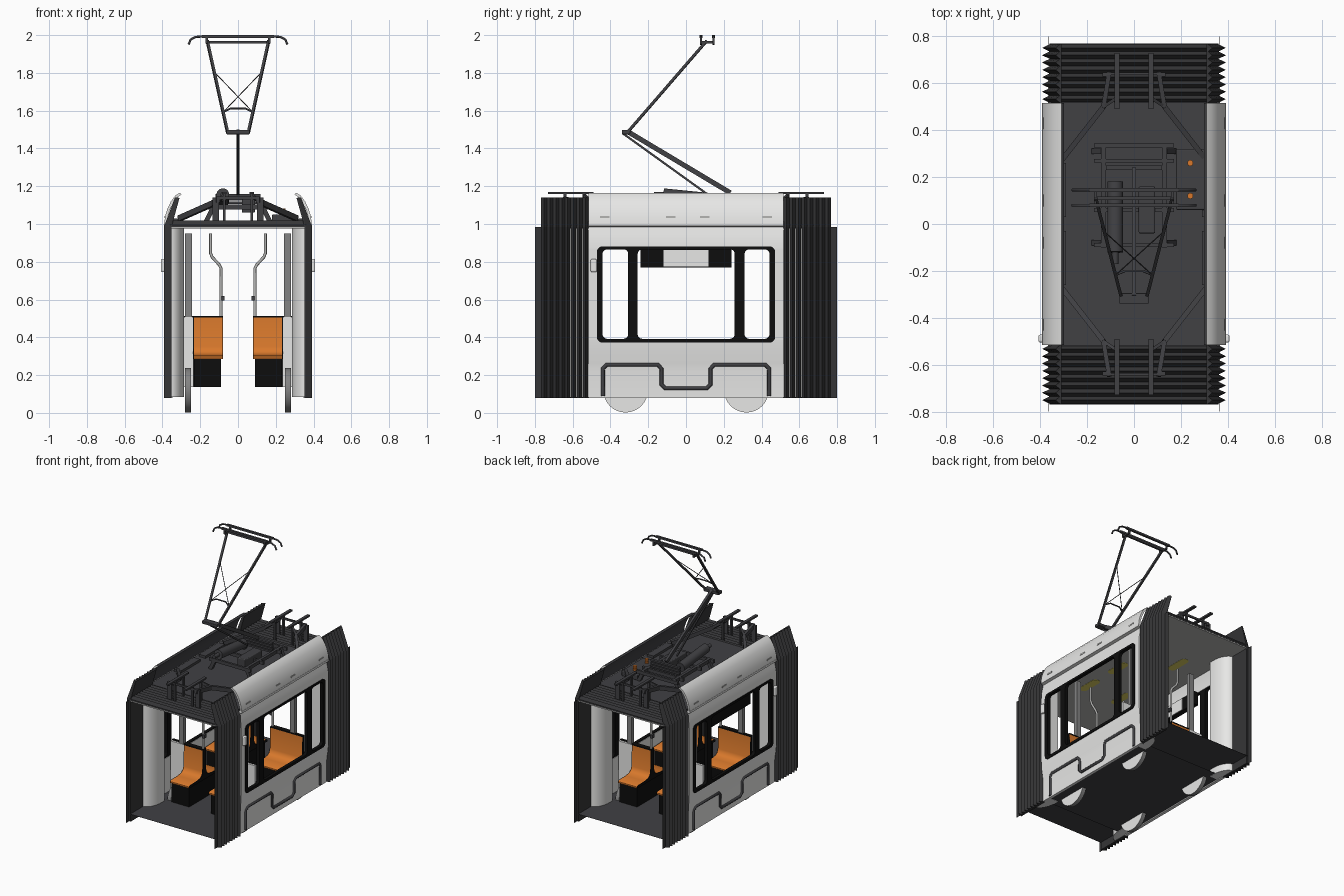
import bpy, bmesh, math
from mathutils import Vector

if "Cube" in bpy.data.objects:
    bpy.data.objects.remove(bpy.data.objects["Cube"])

def material(name, r, g, b):
    m = bpy.data.materials.new(name)
    m.diffuse_color = (r, g, b, 1)
    m.use_nodes = True
    m.node_tree.nodes["Principled BSDF"].inputs["Base Color"].default_value = m.diffuse_color
    return m

LIGHT = material("light grey paint", .82, .82, .81)
DARK = material("dark grey roof", .052, .052, .057)
RUBBER = material("bellows rubber", .036, .036, .038)
BLACK = material("black trim", .004, .004, .004)
ORANGE = material("orange seat", .69, .19, .025)
STEEL = material("steel grey", .23, .23, .23)
RAIL = material("handrail grey", .46, .46, .45)
YELLOW = material("lamp yellow", .70, .62, .12)

def loft(name, mat, sections, smooth=0):
    """Solid through equal-length closed rings of 3D points."""
    bm = bmesh.new()
    rings = [[bm.verts.new(p) for p in s] for s in sections]
    n = len(rings[0])
    for a, b in zip(rings, rings[1:]):
        for i in range(n):
            j = (i + 1) % n
            bm.faces.new((a[i], a[j], b[j], b[i]))
    bm.faces.new(rings[0])
    bm.faces.new(rings[-1])
    bmesh.ops.recalc_face_normals(bm, faces=bm.faces)
    me = bpy.data.meshes.new(name)
    bm.to_mesh(me)
    bm.free()
    me.materials.append(mat)
    if smooth:
        me.shade_smooth()
        me.set_sharp_from_angle(angle=math.radians(smooth))
    ob = bpy.data.objects.new(name, me)
    bpy.context.collection.objects.link(ob)
    return ob

def box(name, mat, xs, ys, zs, bevel=0):
    ob = loft(name, mat, [[(x, ys[0], zs[0]), (x, ys[1], zs[0]), (x, ys[1], zs[1]), (x, ys[0], zs[1])] for x in xs])
    if bevel:
        m = ob.modifiers.new("bevel", 'BEVEL')
        m.width, m.segments = bevel, 3
    return ob

def beam(name, mat, p, q, w, h):
    p, q = Vector(p), Vector(q)
    d = (q - p).normalized()
    u = d.cross(Vector((0, 0, 1)))
    u = u.normalized() if u.length > .01 else Vector((1, 0, 0))
    v = u.cross(d)
    ring = [u * a * w / 2 + v * b * h / 2 for a, b in ((-1, -1), (1, -1), (1, 1), (-1, 1))]
    return loft(name, mat, [[e + r for r in ring] for e in (p, q)])

def curve(name, mat, dims):
    cu = bpy.data.curves.new(name, 'CURVE')
    cu.dimensions = dims
    cu.materials.append(mat)
    ob = bpy.data.objects.new(name, cu)
    bpy.context.collection.objects.link(ob)
    return ob

def spline(ob, pts, cyclic=False):
    s = ob.data.splines.new('POLY')
    s.points.add(len(pts) - 1)
    for sp, p in zip(s.points, pts):
        sp.co = (*p, 1)
    s.use_cyclic_u = cyclic

def tube(name, mat, pts, r):
    ob = curve(name, mat, '3D')
    ob.data.bevel_depth, ob.data.bevel_resolution, ob.data.use_fill_caps = r, 2, True
    spline(ob, pts)
    return ob

def cylinder(name, mat, p, q, r, n=32):
    p, q = Vector(p), Vector(q)
    d = (q - p).normalized()
    u = d.orthogonal().normalized()
    v = d.cross(u)
    ang = [2 * math.pi * i / n for i in range(n)]
    return loft(name, mat, [[e + (u * math.cos(a) + v * math.sin(a)) * r for a in ang] for e in (p, q)], 35)

def rounded(x0, x1, y0, y1, r):
    pts = []
    for k, (cx, cy) in enumerate(((x1 - r, y1 - r), (x0 + r, y1 - r), (x0 + r, y0 + r), (x1 - r, y0 + r))):
        for i in range(6):
            a = math.pi / 2 * (k + i / 5)
            pts.append((cx + r * math.cos(a), cy + r * math.sin(a), 0))
    return pts

# floor, underbody, ceiling and roof deck
box("floor", DARK, (-.36, .36), (-.77, .77), (.137, .138))
box("underbody", DARK, (-.36, .36), (-.515, .515), (.0875, .088))
box("ceiling", RAIL, (-.36, .36), (-.765, .765), (.977, .985))
box("roof_deck", DARK, (-.365, .365), (-.52, .52), (.985, 1.012))
for sx in (-1, 1):
    for y in (-.3, 0, .3):
        ring = rounded(sx * .14 - .03, sx * .14 + .03, y - .09, y + .09, .028)
        loft("ceiling_lamp", YELLOW, [[(p[0], p[1], z) for p in ring] for z in (.9755, .977)])

def wall(name, sx, prof, y0, y1, dx, dz=0):
    ring = prof + [(x - dx, z - dz) for x, z in reversed(prof)]
    return loft(name, LIGHT, [[(sx * x, y, z) for x, z in ring] for y in (y0, y1)], 40)

for sx in (-1, 1):
    # side shell around the window opening
    wall("lower_side_panel", sx, [(.37, .08), (.37, .22), (.374, .26), (.384, .32), (.388, .385)], -.515, .515, .022)
    wall("upper_side_panel", sx, [(.388, .87), (.386, .91), (.378, .95), (.37, .985), (.392, .99), (.392, 1.005)], -.515, .515, .022)
    for sy in (-1, 1):
        wall("end_pillar", sx, [(.388, .385), (.388, .87)], sy * .45, sy * .515, .022)
    cove = wall("roof_cove", sx, [(.39, 1.005), (.386, 1.04), (.374, 1.08), (.355, 1.12), (.332, 1.15), (.31, 1.165)],
                -.515, .515, .012, .008)
    cove.data.materials.append(DARK)
    for f in cove.data.polygons:
        if f.normal.x * sx < -.2:
            f.material_index = 1
    for y in (-.43, -.08, .10, .43):
        box("cove_slot", RAIL, (sx * .382, sx * .389), (y - .025, y + .025), (1.032, 1.042))

    # window frame with three rounded openings
    fr = curve("window_frame", BLACK, '2D')
    fr.data.fill_mode, fr.data.extrude = 'BOTH', .012
    spline(fr, rounded(-.472, .472, .372, .882, .03), True)
    for a, b in ((-.442, -.306), (-.256, .258), (.310, .442)):
        spline(fr, rounded(a, b, .392, .866, .025), True)
    fr.rotation_euler = (math.pi / 2, 0, math.pi / 2)
    fr.location.x = sx * .381

    # stepped skirt line
    path = [(-.44, .09), (-.44, .235), (-.42, .255), (-.15, .255), (-.13, .235), (-.13, .15), (-.11, .13)]
    path += [(-y, z) for y, z in reversed(path)]
    tube("skirt_line", DARK, [(sx * (.37 if z < .24 else .373), y, z) for y, z in path], .011)
    box("side_camera", LIGHT, (sx * .385, sx * .408), (-.505, -.472), (.745, .815), .008)

    for sy in (-1, 1):
        # wheels and curved gangway portals
        wheel = cylinder("wheel", LIGHT, (sx * .25, sy * .32, .12), (sx * .28, sy * .32, .12), .118)
        wheel.data.materials.append(STEEL)
        for f in wheel.data.polygons:
            f.material_index = int(abs(f.normal.x) < .5)
        arc = [math.pi / 2 * i / 8 for i in range(9)]
        ring = [(.36 - .075 * math.cos(a), .50 + .12 * math.sin(a)) for a in arc]
        ring += [(.366, .62), (.366, .46), (.285, .46)]
        loft("portal_panel", LIGHT, [[(sx * x, sy * y, z) for x, y in ring] for z in (.085, .976)], 40)
        # inner pillar, light seat back panel and handrail
        yb = sy * .283
        box("inner_pillar", STEEL, (sx * .243, sx * .28), (yb - .014, yb + .014), (.138, .95))
        box("seat_back_panel", LIGHT, (sx * .236, sx * .35), (yb, yb + sy * .016), (.138, .507))
        tube("handrail", RAIL, [(sx * .09, yb, .50), (sx * .09, yb, .765), (sx * .10, yb, .785),
                                (sx * .137, yb, .825), (sx * .145, yb, .845), (sx * .145, yb, .95)], .008)
        box("rail_button", DARK, (sx * .072, sx * .09), (yb - .012, yb + .012), (.595, .62))
        # back-to-back seats, the middle ones reaching the wall
        for d in (-1, 1):
            w = .234 if d == sy else .345
            prof = [(0, .505), (.016, .505), (.021, .35), (.03, .325), (.05, .311), (.09, .305), (.17, .303),
                    (.18, .296), (.18, .285), (0, .285)]
            loft("seat", ORANGE, [[(sx * x, yb + d * a, z) for a, z in prof] for x in (.083, w)], 40)
            box("seat_base", BLACK, (sx * .09, sx * w), (yb, yb + d * .165), (.138, .285))
            for x in (.079, w):
                loft("seat_edge", BLACK, [[(sx * xx, yb + d * a, z) for a, z in prof] for xx in (x, x + .004)])
            box("seat_top_trim", BLACK, (sx * .079, sx * (w + .004)), (yb, yb + d * .018), (.505, .513))

# passenger display in the left window
box("display", BLACK, (-.366, -.33), (-.24, .24), (.77, .868))
box("display_screen", LIGHT, (-.331, -.325), (-.12, .12), (.775, .862))

# bellows: pleated sides, pleated roof and an end lip
N, STEP = 17, .0156
for sy in (-1, 1):
    for sx in (-1, 1):
        secs = []
        for i in range(N):
            o, t = (.36, .316) if i % 2 == 0 else (.392, .334)
            ring = [(o, .08), (o, .985), (t, 1.14), (.310, 1.137), (.352, .985), (.352, .08)]
            secs.append([(sx * x, sy * (.517 + i * STEP), z) for x, z in ring])
        loft("bellows_side", RUBBER, secs)
        box("bellows_lip", RUBBER, (sx * .365, sx * .366), (sy * .765, sy * .80), (.08, .985))
    secs = []
    for i in range(N):
        t = .996 if i % 2 == 0 else 1.018
        secs.append([(x, sy * (.517 + i * STEP), z) for x, z in ((-.36, .985), (.36, .985), (.36, t), (-.36, t))])
    loft("bellows_roof", RUBBER, secs)

    # roof end rails and diagonal braces
    for sx in (-1, 1):
        box("roof_rail", DARK, (sx * .062, sx * .084), (sy * .49, sy * .73), (1.158, 1.17))
        for y in (.54, .64):
            box("rail_post", DARK, (sx * .066, sx * .08), (sy * y - .008, sy * y + .008), (1.01, 1.16))
        beam("roof_brace", DARK, (sx * .31, sy * .27, 1.03), (sx * .13, sy * .50, 1.11), .022, .03)
        beam("roof_brace", DARK, (sx * .13, sy * .50, 1.11), (sx * .105, sy * .65, 1.13), .02, .03)
        beam("brace_link", DARK, (sx * .13, sy * .50, 1.11), (sx * .07, sy * .54, 1.15), .014, .02)
        box("brace_foot", DARK, (sx * .10, sx * .135), (sy * .63, sy * .645), (1.01, 1.14))
        box("roof_side_plate", DARK, (sx * .29, sx * .345), (sy * .03, sy * .26), (1.01, 1.03))
    box("roof_rail_tie", DARK, (-.12, .12), (sy * .635, sy * .645), (1.13, 1.145))

# roof equipment
box("equipment_box", DARK, (.18, .31), (.06, .32), (1.01, 1.05), .006)
for y in (.12, .26):
    for k in range(3):
        cylinder("insulator", ORANGE, (.24, y, 1.05 + k * .012), (.24, y, 1.058 + k * .012), .013, 12)
cylinder("drive_cylinder", DARK, (-.08, -.12, 1.155), (-.08, .18, 1.125), .034, 20)
cylinder("drive_piston", DARK, (-.08, -.17, 1.155), (-.08, -.12, 1.155), .014, 12)
box("control_box", DARK, (.02, .09), (-.04, .16), (1.06, 1.13), .006)

# pantograph base frame with louvres
for sx in (-1, 1):
    beam("base_side", DARK, (sx * .13, -.10, 1.09), (sx * .13, .34, 1.09), .02, .025)
    for y in (-.08, .31):
        beam("base_leg", DARK, (sx * .17, y, 1.01), (sx * .13, y, 1.09), .025, .025)
for y in (-.09, .06, .27, .335):
    beam("base_cross", DARK, (-.17, y, 1.09), (.17, y, 1.09), .016, .025)
for k in range(4):
    box("base_louvre", DARK, (-.12, .12), (.23, .25), (1.085 + k * .02, 1.098 + k * .02))

# pantograph arms
beam("lower_arm", DARK, (0, .235, 1.165), (0, -.31, 1.49), .018, .026)
beam("control_rod", DARK, (0, .11, 1.16), (0, -.335, 1.48), .009, .011)
box("knee_joint", DARK, (-.062, .062), (-.34, -.295), (1.475, 1.497), .004)
K, T = Vector((0, -.31, 1.485)), Vector((0, .11, 1.97))
def arm(sx, t):
    p = K.lerp(T, t)
    p.x = sx * (.055 + .108 * t)
    return p
for sx in (-1, 1):
    beam("upper_arm", DARK, arm(sx, 0), arm(sx, 1), .014, .014)
    tube("arm_stay", DARK, [arm(sx, .22), arm(-sx, .66)], .0025)
mid = (arm(-1, .26) + arm(1, .26)) / 2
tube("arm_bow", DARK, [arm(-1, .22), mid + Vector((-.04, 0, 0)), mid + Vector((.04, 0, 0)), arm(1, .22)], .005)

# pantograph head with curved horns
beam("head_tube", DARK, (-.17, .11, 1.962), (.17, .11, 1.962), .014, .014)
for y in (.08, .145):
    half = [(.19, 1.993), (.225, 1.99), (.25, 1.977), (.262, 1.95)]
    tube("contact_horn", DARK, [(-x, y, z) for x, z in reversed(half)] + [(x, y, z) for x, z in half], .006)
    box("contact_strip", DARK, (-.19, .19), (y - .008, y + .008), (1.986, 2.0))
for sx in (-1, 1):
    beam("head_link", DARK, (sx * .165, .075, 1.962), (sx * .165, .15, 1.962), .012, .012)
    for y in (.08, .145):
        box("head_post", DARK, (sx * .159, sx * .171), (y - .005, y + .005), (1.955, 1.99))
